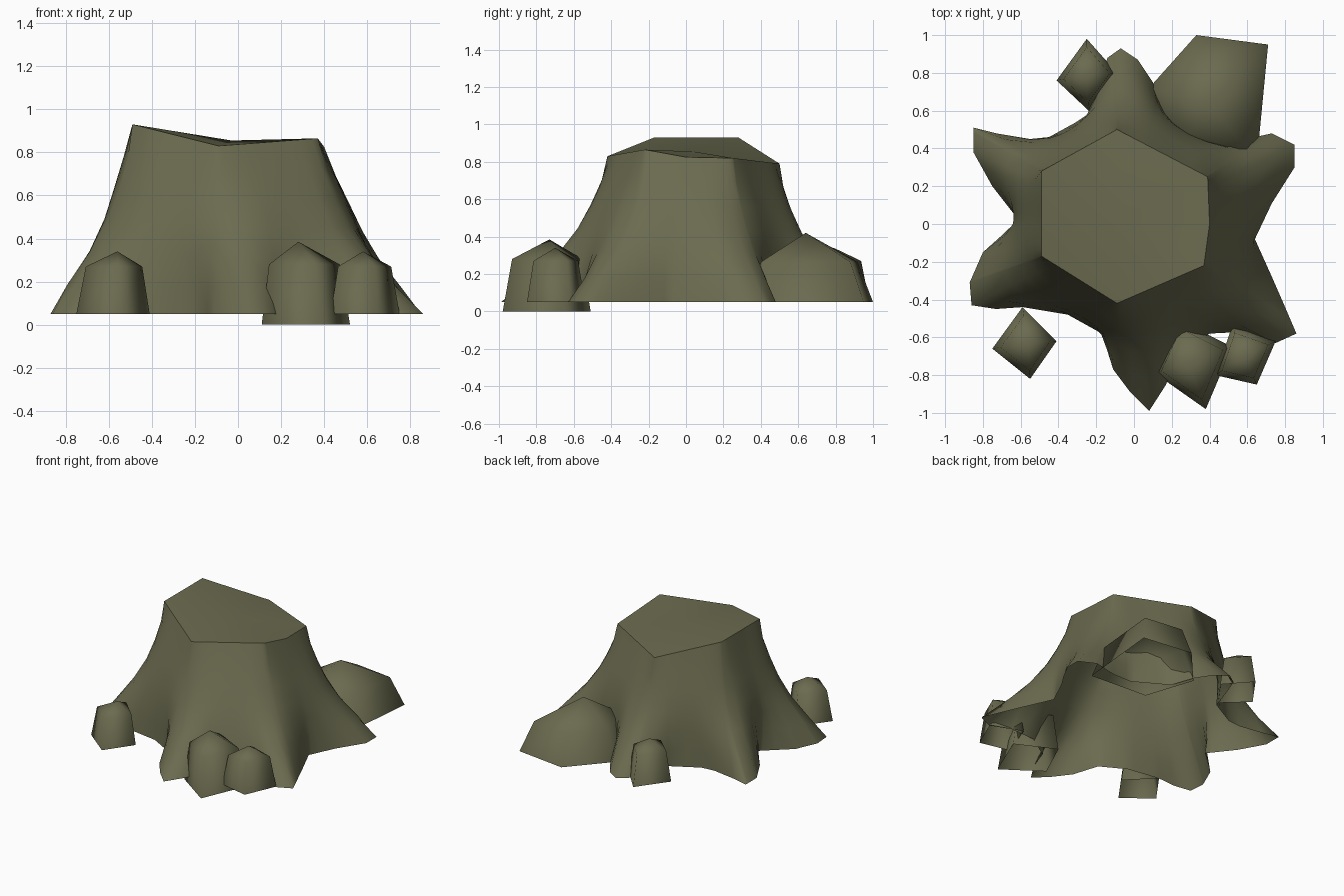
import bpy, bmesh, math
from mathutils import Vector

if "Cube" in bpy.data.objects:
    bpy.data.objects.remove(bpy.data.objects["Cube"])

mat = bpy.data.materials.new("mossy olive")
mat.diffuse_color = (0.147, 0.147, 0.080, 1)
mat.use_nodes = True
mat.node_tree.nodes["Principled BSDF"].inputs["Base Color"].default_value = mat.diffuse_color


def finish(name, bm):
    bmesh.ops.recalc_face_normals(bm, faces=bm.faces)
    me = bpy.data.meshes.new(name)
    bm.to_mesh(me)
    bm.free()
    me.materials.append(mat)
    me.shade_smooth()
    ob = bpy.data.objects.new(name, me)
    bpy.context.collection.objects.link(ob)
    return ob


def ang(p):
    return math.atan2(p[1], p[0]) % math.tau


def ray_hit(poly, a):
    """Point where a ray from the axis at angle a meets a closed outline."""
    d = Vector((math.cos(a), math.sin(a)))
    for p, q in zip(poly, poly[1:] + poly[:1]):
        span = (ang(q) - ang(p)) % math.tau
        off = (a - ang(p)) % math.tau
        if off <= span + 1e-7:
            p, q = Vector(p), Vector(q)
            e = q - p
            den = d.x * e.y - d.y * e.x
            u = (p.x * d.y - p.y * d.x) / den
            return p + e * max(0, min(1, u))
    return Vector(poly[0])


# Stump: sawn rim on top, star of six roots at the bottom
rim = [(.40, 0, .825), (.39, .25, .82), (-.09, .50, .79), (-.49, .28, .93),
       (-.49, -.17, .93), (-.09, -.42, .83), (.37, -.22, .865)]
roots = [(.64, -.08), (.73, .11), (.85, .30), (.85, .42), (.73, .48), (.55, .44),
         (.40, .44), (.16, .58), (.10, .75), (.02, .87), (-.07, .93), (-.14, .88),
         (-.19, .75), (-.25, .57), (-.45, .46), (-.55, .45), (-.73, .48), (-.85, .51),
         (-.85, .38), (-.75, .20), (-.61, .02), (-.80, -.15), (-.87, -.31),
         (-.86, -.43), (-.73, -.45), (-.59, -.44), (-.35, -.48), (-.17, -.58),
         (-.11, -.77), (-.02, -.89), (.08, -.99), (.17, -.85), (.22, -.70), (.40, -.58),
         (.60, -.57), (.75, -.63), (.86, -.58), (.80, -.44), (.73, -.28)]
roots = [(x, y, .05) for x, y in roots]
corners = [ang(p) for p in rim + roots]
fill = [math.radians(5 * k) for k in range(72)]
fill = [a for a in fill if min(abs(a - c) for c in corners) > .03]
angles = sorted({round(a, 6) for a in corners + fill})

# levels: (drop, spread in the hollows, spread along the roots, rounding in radians)
levels = [(0, 0, 0, 0), (.17, .22, .11, .13), (.34, .46, .25, .2), (.50, .66, .40, .2),
          (.67, .83, .60, .15), (.84, .94, .82, .07), (1, 1, 1, 0)]


def wall_radius(a, hollow, ridge):
    t, b = ray_hit(rim, a).xy.length, ray_hit(roots, a).xy.length
    w = max(0, min(1, (b - .58) / .3))
    return t + (b - t) * (hollow * (1 - w) + ridge * w)


bm = bmesh.new()
rings = []
for h, hollow, ridge, blur in levels:
    ring = []
    for a in angles:
        # average over neighbouring directions so the wall swells smoothly
        ks = range(-6, 7) if blur else [0]
        ws = [math.exp(-(k / 3) ** 2 / 2) for k in ks]
        r = sum(w * wall_radius(a + k / 3 * blur, hollow, ridge)
                for k, w in zip(ks, ws)) / sum(ws)
        z = ray_hit(rim, a).z
        ring.append(bm.verts.new((r * math.cos(a), r * math.sin(a), z + (.05 - z) * h)))
    rings.append(ring)
n = len(angles)
for r0, r1 in zip(rings, rings[1:]):
    for i in range(n):
        j = (i + 1) % n
        bm.faces.new((r0[i], r0[j], r1[j], r1[i]))
finish("stump_wall", bm)

# Sawn top: separate so that its rim stays crisp
bm = bmesh.new()
loop = [bm.verts.new(p) for p in rim]
centre = bm.verts.new((-.03, .04, .855))
for i in range(len(loop)):
    bm.faces.new((loop[i], loop[(i + 1) % len(loop)], centre))
finish("sawn_top", bm)


# Knobs: four-sided domed lumps, open underneath
def knob(name, corners, apex, z0, shoulder, ratio=.77):
    bm = bmesh.new()
    top = bm.verts.new(apex)
    low = [bm.verts.new((x, y, z0)) for x, y in corners]
    mid = [bm.verts.new((apex[0] + (x - apex[0]) * ratio,
                         apex[1] + (y - apex[1]) * ratio, shoulder)) for x, y in corners]
    for i in range(len(corners)):
        j = (i + 1) % len(corners)
        bm.faces.new((low[i], low[j], mid[j], mid[i]))
        bm.faces.new((mid[i], mid[j], top))
    finish(name, bm)


knob("knob_front_left", [(-.75, -.66), (-.55, -.82), (-.41, -.62), (-.59, -.44)],
     (-.56, -.63, .34), .05, .27)
knob("knob_front_right", [(.43, -.80), (.65, -.85), (.75, -.62), (.52, -.54)],
     (.58, -.70, .34), .05, .27)
knob("knob_front_middle", [(.11, -.79), (.38, -.98), (.52, -.65), (.24, -.51)],
     (.28, -.73, .385), 0, .28, .8)
knob("knob_back_left", [(-.41, .76), (-.24, .60), (-.09, .80), (-.25, .98)],
     (-.25, .79, .34), .05, .27)
knob("knob_back_large", [(.08, .72), (.20, .36), (.65, .33), (.71, .95), (.33, 1.0)],
     (.40, .64, .42), .05, .265)
